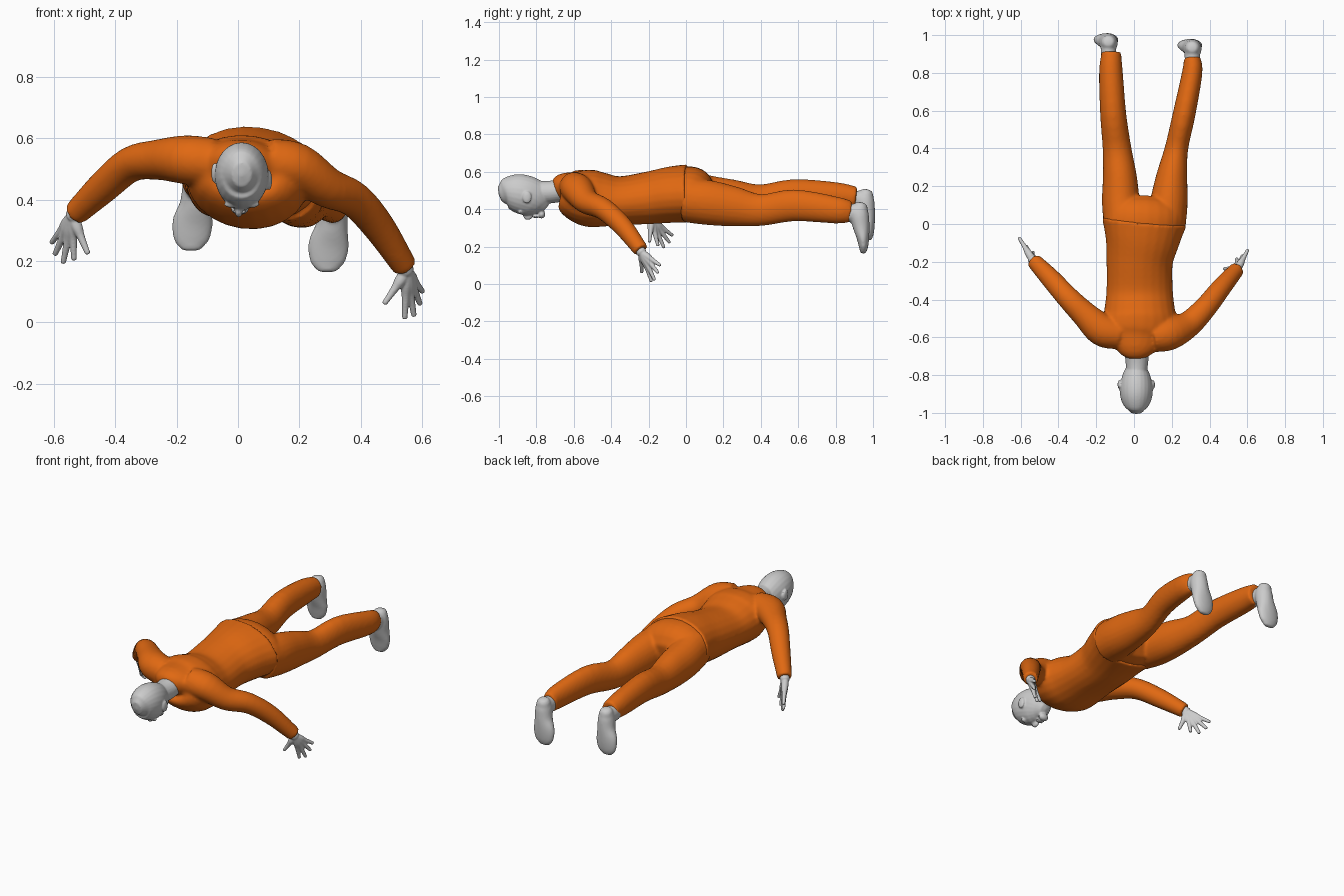
import bpy, bmesh, math
from mathutils import Vector, Matrix

if "Cube" in bpy.data.objects:
    bpy.data.objects.remove(bpy.data.objects["Cube"], do_unlink=True)


def material(name, rgb):
    m = bpy.data.materials.new(name)
    m.use_nodes = True
    m.diffuse_color = (*rgb, 1)
    m.node_tree.nodes["Principled BSDF"].inputs["Base Color"].default_value = (*rgb, 1)
    return m


ORANGE = material("orange cloth", (0.75, 0.14, 0.006))
GREY = material("plain grey", (0.6, 0.6, 0.6))
UP = Vector((0, 0, 1))
SIDES = 24


def spline(rows, steps=4):
    """Catmull-Rom through rows of (x, y, z, half width, half height)."""
    pts = [Vector(r) for r in rows]
    pts = [pts[0] * 2 - pts[1]] + pts + [pts[-1] * 2 - pts[-2]]
    out = []
    for a, b, c, d in zip(pts, pts[1:], pts[2:], pts[3:]):
        for i in range(steps):
            t = i / steps
            out.append((b * 2 + (c - a) * t + (a * 2 - b * 5 + c * 4 - d) * t * t
                        + (b * 3 - a - c * 3 + d) * t ** 3) * 0.5)
    return out + [pts[-2]]


def tube(bm, rows, up=UP, rounded=True):
    """Closed elliptical loft along a path."""
    path = spline(rows)
    centres = [p.xyz if len(p) == 3 else Vector(p[:3]) for p in path]
    rings = []

    def ring(c, t, w, h):
        u = up.cross(t).normalized()
        v = t.cross(u)
        angles = [math.tau * k / SIDES for k in range(SIDES)]
        rings.append([bm.verts.new(c + u * w * math.cos(a) + v * h * math.sin(a)) for a in angles])

    last = len(path) - 1
    ends = []
    for i, p in enumerate(path):
        t = (centres[min(i + 1, last)] - centres[max(i - 1, 0)]).normalized()
        w, h = p[3], p[4]
        r = min(w, h) if rounded else 0
        if i == 0:
            ends.append(bm.verts.new(centres[i] - t * r * 0.5))
            if rounded:
                ring(centres[i] - t * r * 0.35, t, w * 0.7, h * 0.7)
        ring(centres[i], t, w, h)
        if i == last:
            if rounded:
                ring(centres[i] + t * r * 0.35, t, w * 0.7, h * 0.7)
            ends.append(bm.verts.new(centres[i] + t * r * 0.5))
    for k in range(SIDES):
        n = (k + 1) % SIDES
        for a, b in zip(rings, rings[1:]):
            bm.faces.new((a[k], a[n], b[n], b[k]))
        bm.faces.new((ends[0], rings[0][n], rings[0][k]))
        bm.faces.new((ends[1], rings[-1][k], rings[-1][n]))


def blob(bm, centre, size):
    m = Matrix.Translation(centre) @ Matrix.Diagonal((*size, 1))
    bmesh.ops.create_uvsphere(bm, u_segments=20, v_segments=12, radius=1, matrix=m)


def finish(bm, name, mat, voxel, smooth):
    """Fuse the overlapping pieces into one smooth skin."""
    bmesh.ops.recalc_face_normals(bm, faces=bm.faces)
    mesh = bpy.data.meshes.new(name)
    bm.to_mesh(mesh)
    bm.free()
    mesh.materials.append(mat)
    mesh.polygons.foreach_set("use_smooth", [True] * len(mesh.polygons))
    ob = bpy.data.objects.new(name, mesh)
    bpy.context.collection.objects.link(ob)
    fuse = ob.modifiers.new("fuse", 'REMESH')
    fuse.mode = 'VOXEL'
    fuse.voxel_size = voxel
    fuse.use_smooth_shade = True
    soften = ob.modifiers.new("soften", 'SMOOTH')
    soften.factor = 0.5
    soften.iterations = smooth
    return ob


# Jacket: torso rolled slightly to one side, with both sleeves
TILT = Vector((0.14, 0, 1)).normalized()
bm = bmesh.new()
tube(bm, [(.015, -.70, .50, .06, .05), (.015, -.66, .51, .12, .085),
          (.02, -.60, .485, .185, .13), (.03, -.52, .46, .2, .152),
          (.03, -.45, .45, .188, .145), (.03, -.35, .445, .177, .13),
          (.03, -.20, .46, .177, .14), (.045, -.08, .477, .2, .15),
          (.055, .015, .485, .228, .154)], TILT, rounded=False)
tube(bm, [(-.08, -.585, .52, .08, .08), (-.17, -.56, .53, .087, .08),
          (-.26, -.48, .53, .07, .066), (-.35, -.39, .515, .06, .058),
          (-.44, -.29, .44, .053, .053), (-.53, -.195, .355, .041, .041)], rounded=False)
tube(bm, [(.1, -.6, .52, .08, .08), (.19, -.58, .505, .087, .08),
          (.29, -.53, .44, .07, .066), (.38, -.44, .40, .06, .058),
          (.46, -.34, .31, .053, .053), (.545, -.24, .18, .041, .041)], rounded=False)
finish(bm, "jacket", ORANGE, 0.009, 6)

# Trousers: hips and two legs
bm = bmesh.new()
tube(bm, [(.055, -.03, .483, .21, .144), (.055, .03, .478, .22, .146),
          (.055, .08, .46, .205, .125)], TILT)
tube(bm, [(.165, 0, .45, .11, .12), (.185, .12, .435, .1, .12),
          (.2, .25, .415, .083, .108), (.225, .4, .395, .062, .085),
          (.265, .58, .42, .06, .085), (.308, .8, .395, .054, .072),
          (.308, .88, .385, .044, .058)], rounded=False)
tube(bm, [(-.06, 0, .49, .1, .12), (-.07, .12, .465, .1, .115),
          (-.075, .25, .45, .09, .108), (-.09, .4, .445, .076, .087),
          (-.11, .58, .475, .069, .085), (-.122, .8, .47, .063, .074),
          (-.12, .91, .46, .052, .06)], rounded=False)
finish(bm, "trousers", ORANGE, 0.009, 6)

# Head and neck, face turned down
bm = bmesh.new()
CX = .012
tube(bm, [(CX, -.98, .485, .046, .058), (CX, -.955, .49, .07, .083),
          (CX, -.91, .487, .085, .101), (CX, -.86, .475, .087, .106),
          (CX, -.81, .455, .075, .1), (CX, -.778, .435, .058, .082),
          (CX, -.76, .42, .04, .055)])
tube(bm, [(CX, -.84, .5, .05, .055), (.015, -.75, .49, .058, .06),
          (.015, -.66, .5, .068, .06)])
blob(bm, (.002, -.845, .364), (.013, .026, .022))       # nose
blob(bm, (.006, -.772, .372), (.03, .02, .022))         # chin
for dy in (0, .014):                                    # lips
    blob(bm, (.005, -.81 + dy, .361), (.024, .007, .009))
for side in (-1, 1):
    blob(bm, (CX + side * .032, -.885, .385), (.026, .012, .012))   # brow
    blob(bm, (CX + side * .032, -.868, .388), (.015, .01, .01))     # eye
    blob(bm, (CX + side * .089, -.85, .475 - side * .012), (.01, .024, .033))  # ear
finish(bm, "head", GREY, 0.005, 3)


# Hands: every finger runs from the wrist through its knuckle
def hand(name, wrist, sleeve, tips):
    bm = bmesh.new()
    w = Vector(wrist)
    tube(bm, [(*sleeve, .028, .028), (*wrist, .026, .026)])
    for tip in tips:
        t = Vector(tip)
        rows = [(*w.lerp(t, f), r, r) for f, r in ((0, .02), (.3, .019), (.52, .0135), (.8, .0105), (1, .009))]
        tube(bm, rows)
    finish(bm, name, GREY, 0.004, 3)


hand("right_hand", (-.54, -.185, .345), (-.5, -.225, .385),
     [(-.608, -.073, .26), (-.597, -.088, .222), (-.57, -.118, .195),
      (-.535, -.15, .205), (-.49, -.195, .225)])
hand("left_hand", (.55, -.235, .165), (.52, -.27, .22),
     [(.602, -.138, .1), (.594, -.15, .06), (.574, -.168, .022),
      (.544, -.185, .014), (.478, -.237, .062)])


# Feet: ankle plus an upright sole with the toes down
def foot(name, x, y, z, turn):
    bm = bmesh.new()
    profile = [(.012, 0, .265, .036, .036), (.014, -.008, .22, .047, .05),
               (.01, 0, .16, .052, .046), (0, .01, .1, .066, .035),
               (-.004, .014, .045, .058, .025), (-.004, .012, .015, .035, .016)]
    tube(bm, [(x + turn * dx, y + dy, z + dz, w, h) for dx, dy, dz, w, h in profile],
         Vector((0, -1, 0)))
    tube(bm, [(x + turn * .013, y - .09, z + .225, .04, .05),
              (x + turn * .013, y - .01, z + .225, .042, .048)])
    finish(bm, name, GREY, 0.007, 4)


foot("left_foot", .296, .935, .155, 1)
foot("right_foot", -.148, .965, .225, 1)
